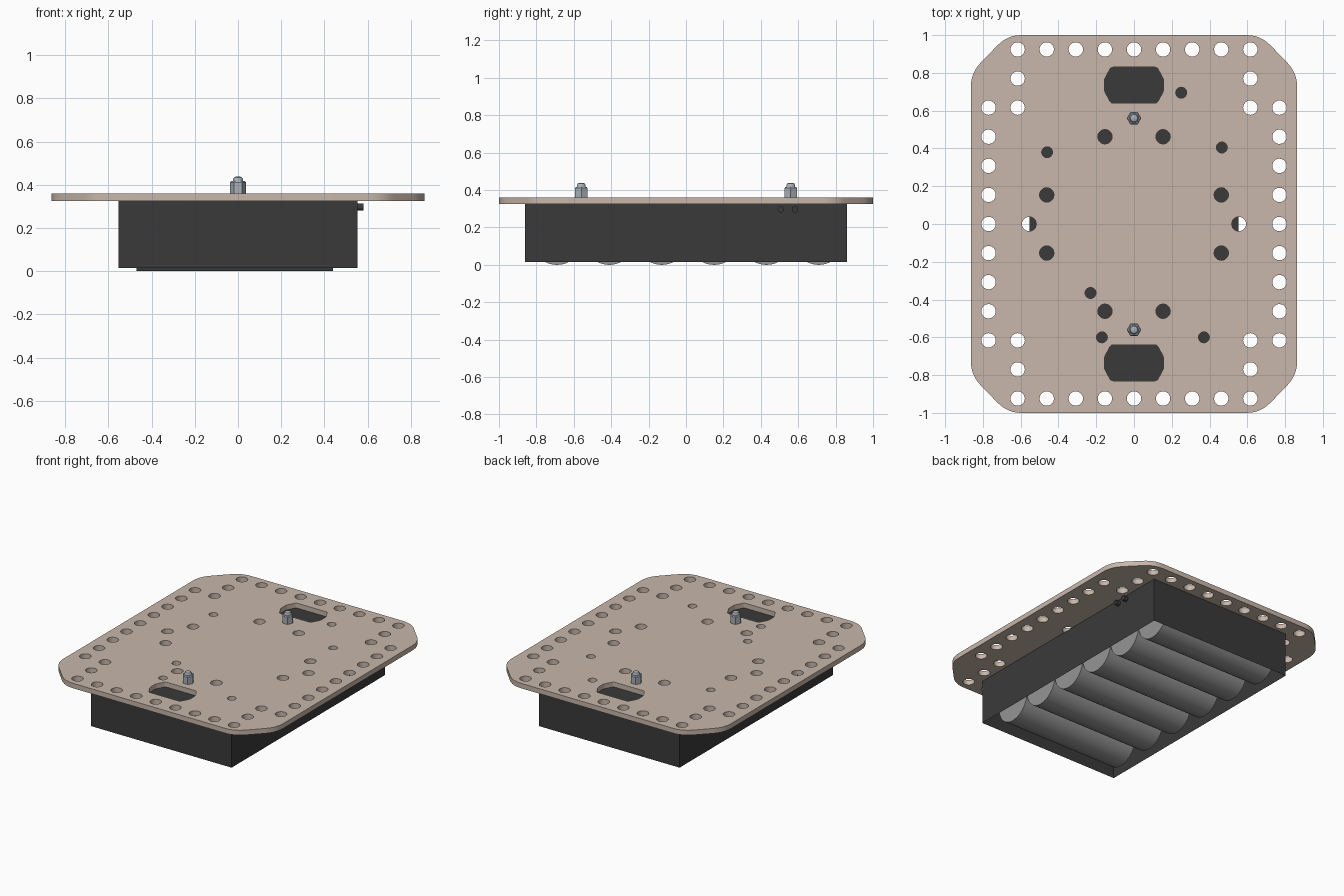
import bpy, bmesh, math
from mathutils import Vector, Matrix

if "Cube" in bpy.data.objects:
    bpy.data.objects.remove(bpy.data.objects["Cube"])


def material(name, rgb):
    m = bpy.data.materials.new(name)
    m.diffuse_color = (*rgb, 1)
    m.use_nodes = True
    m.node_tree.nodes["Principled BSDF"].inputs["Base Color"].default_value = m.diffuse_color
    return m


TAN = material("tan plate", (0.58, 0.475, 0.405))
BLACK = material("black plastic", (0.042, 0.042, 0.042))
GREY = material("cell grey", (0.30, 0.30, 0.30))
STEEL = material("steel", (0.40, 0.44, 0.48))


def finish(name, bm, mat):
    bmesh.ops.recalc_face_normals(bm, faces=bm.faces)
    me = bpy.data.meshes.new(name)
    bm.to_mesh(me)
    bm.free()
    ob = bpy.data.objects.new(name, me)
    bpy.context.collection.objects.link(ob)
    me.materials.append(mat)
    smooth(ob)
    return ob


def smooth(ob):
    bpy.ops.object.select_all(action='DESELECT')
    ob.select_set(True)
    bpy.context.view_layer.objects.active = ob
    bpy.ops.object.shade_smooth_by_angle(angle=math.radians(30))


def lathe(name, profile, sides, mat, matrix):
    """Stack rings of (radius, height) into a closed round solid."""
    bm = bmesh.new()
    rings = [[bm.verts.new(matrix @ Vector((r * math.cos(2 * math.pi * i / sides),
                                            r * math.sin(2 * math.pi * i / sides), z)))
              for i in range(sides)] for r, z in profile]
    for a, b in zip(rings, rings[1:]):
        for i in range(sides):
            j = (i + 1) % sides
            bm.faces.new((a[i], a[j], b[j], b[i]))
    bm.faces.new(rings[0][::-1])
    bm.faces.new(rings[-1])
    return finish(name, bm, mat)


def circle(x, y, r, n=24):
    return [(x + r * math.cos(2 * math.pi * i / n), y + r * math.sin(2 * math.pi * i / n))
            for i in range(n)]


def rounded(points, cut, steps=6):
    """Round each corner of a polygon with a short quadratic arc."""
    out = []
    for i, p in enumerate(points):
        p = Vector(p)
        a = p + (Vector(points[i - 1]) - p).normalized() * cut
        b = p + (Vector(points[(i + 1) % len(points)]) - p).normalized() * cut
        for k in range(steps + 1):
            t = k / steps
            out.append(tuple(a * (1 - t) ** 2 + p * 2 * t * (1 - t) + b * t * t))
    return out


def octagon(w, h, cx, cy, y0=0):
    q = [(w, cy), (cx, h), (-cx, h), (-w, cy), (-w, -cy), (-cx, -h), (cx, -h), (w, -cy)]
    return [(x, y + y0) for x, y in q]


# Mounting plate outline and its hole grid
P = 0.154
loops = [rounded(octagon(0.864, 1.0, 0.67, 0.80), 0.075)]
spots = set()
for i in range(-4, 5):
    for s in (-1, 1):
        spots.add((i * P, s * 6 * P))
        spots.add((s * 5 * P, i * P))
for sx in (-1, 1):
    spots.add((sx * 0.555, 0))
    for sy in (-1, 1):
        for a, b in ((4, 5), (4, 4), (1, 3), (3, 1)):
            spots.add((sx * a * P, sy * b * P))
loops += [circle(x, y, 0.038) for x, y in sorted(spots)]
for x, y in ((0.25, 0.695), (0.465, 0.405), (-0.46, 0.38),
             (-0.23, -0.365), (-0.17, -0.6), (0.37, -0.6)):
    loops.append(circle(x, y, 0.029))
# Two cable slots
for s in (-1, 1):
    loops.append(rounded(octagon(0.157, 0.095, 0.122, 0.03, s * 0.735), 0.012, 3))

cu = bpy.data.curves.new("mounting_plate", 'CURVE')
cu.dimensions = '2D'
cu.fill_mode = 'BOTH'
cu.extrude = 0.0175
for pts in loops:
    sp = cu.splines.new('POLY')
    sp.points.add(len(pts) - 1)
    for v, (x, y) in zip(sp.points, pts):
        v.co = (x, y, 0, 1)
    sp.use_cyclic_u = True
plate = bpy.data.objects.new("mounting_plate", cu)
bpy.context.collection.objects.link(plate)
plate.location.z = 0.3425
plate.select_set(True)
bpy.context.view_layer.objects.active = plate
bpy.ops.object.convert(target='MESH')
plate = bpy.context.object
plate.data.materials.clear()
plate.data.materials.append(TAN)
smooth(plate)

# Battery box: a tray open at the bottom
bm = bmesh.new()
bmesh.ops.create_cube(bm, size=1, matrix=Matrix.Translation((0, 0, 0.17))
                      @ Matrix.Diagonal((1.106, 1.724, 0.31, 1)))
bottom = min(bm.faces, key=lambda f: f.calc_center_median().z)
bmesh.ops.inset_region(bm, faces=[bottom], thickness=0.02)
bmesh.ops.translate(bm, verts=bottom.verts, vec=(0, 0, 0.275))
finish("battery_box", bm, BLACK)

# Six cells lying across the box
along_x = Matrix.Rotation(math.pi / 2, 4, 'Y')
for i in range(6):
    y = -0.69 + 0.28 * i
    lathe(f"cell_{i + 1}", [(0.138, -0.455), (0.138, 0.455)], 48, GREY,
          Matrix.Translation((-0.015, y, 0.138)) @ along_x)

# Screws with hex nuts on top of the plate
for label, y in (("front", -0.56), ("back", 0.56)):
    at = Matrix.Translation((0, y, 0))
    lathe(label + "_nut", [(0.038, 0.36), (0.038, 0.411), (0.033, 0.417)], 6, STEEL, at)
    lathe(label + "_screw", [(0.024, 0.326), (0.024, 0.425), (0.019, 0.434), (0.010, 0.438)],
          24, STEEL, at)

# Wire stubs leaving the right wall
for i, y in enumerate((0.507, 0.583)):
    lathe(f"wire_stub_{i + 1}", [(0.017, -0.03), (0.017, 0.03)], 16, BLACK,
          Matrix.Translation((0.551, y, 0.297)) @ along_x)
